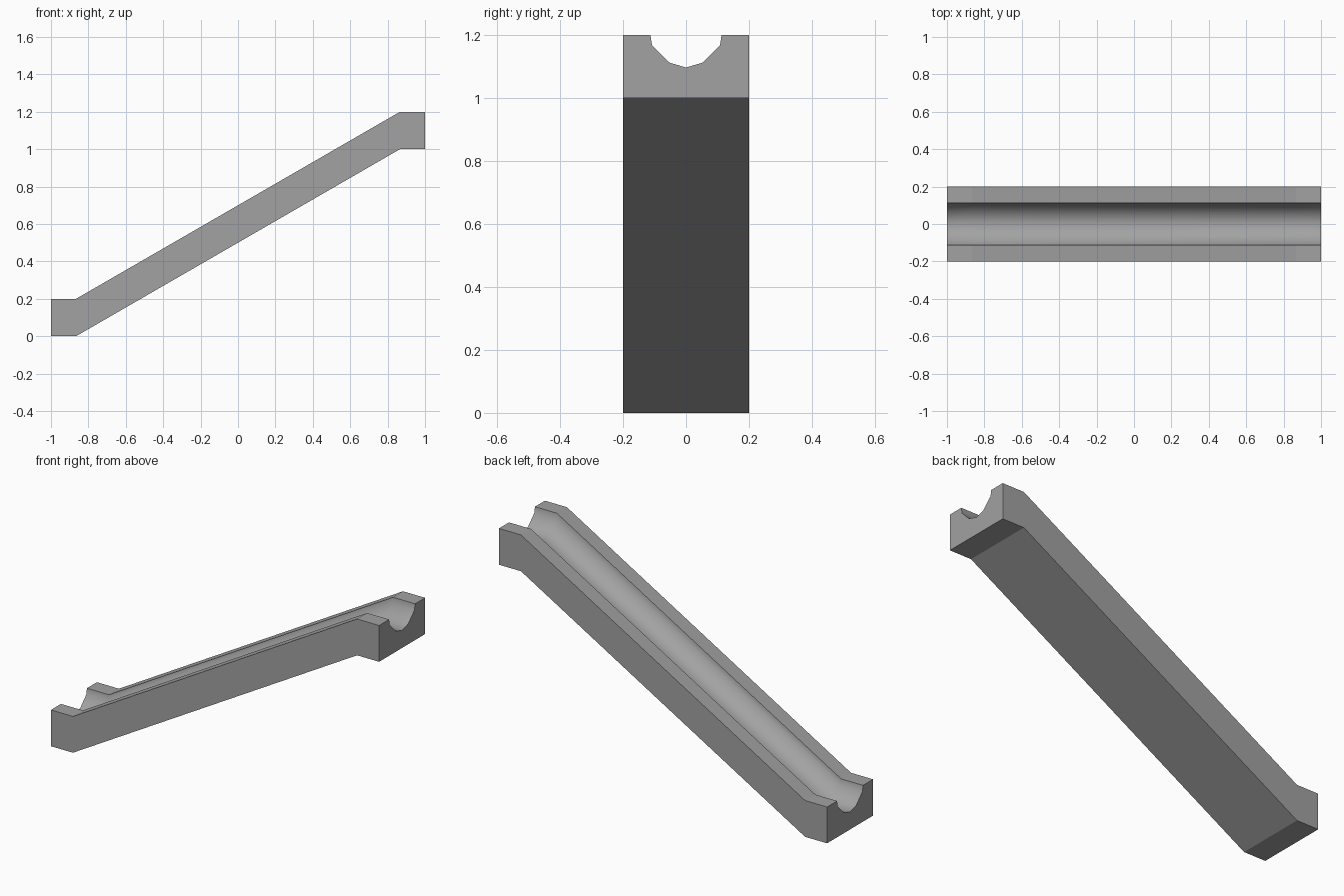
import bpy
import bmesh

# Remove the default cube
cube = bpy.data.objects.get("Cube")
if cube:
    bpy.data.objects.remove(cube, do_unlink=True)

# Single grey material
grey = bpy.data.materials.new("plain_grey")
grey.use_nodes = True
colour = (0.36, 0.36, 0.36, 1.0)
grey.diffuse_color = colour
grey.node_tree.nodes["Principled BSDF"].inputs["Base Color"].default_value = colour

# Half of the cross-section (y, height) from the groove bottom to the outer base
half = [(0.0, 0.097), (0.054, 0.113), (0.108, 0.168), (0.113, 0.2), (0.2, 0.2), (0.2, 0.0)]
section = [(-y, z) for y, z in reversed(half[1:])] + half
GROOVE = range(2, 8)  # section segments that form the rounded groove

# Path (x, base height): level landing, slope, level landing
path = [(-1.0, 0.0), (-0.866, 0.0), (0.866, 1.0), (1.0, 1.0)]

# Sweep the section along the path, keeping it upright
bm = bmesh.new()
rings = [[bm.verts.new((x, y, base + z)) for y, z in section] for x, base in path]
count = len(section)
for a, b in zip(rings, rings[1:]):
    for i in range(count):
        j = (i + 1) % count
        face = bm.faces.new((a[i], a[j], b[j], b[i]))
        face.smooth = i in GROOVE
# End caps
bm.faces.new(rings[0])
bm.faces.new(rings[-1])
bmesh.ops.recalc_face_normals(bm, faces=bm.faces[:])

# Keep the lips between groove and flat faces crisp
for edge in bm.edges:
    edge.smooth = all(f.smooth for f in edge.link_faces)

mesh = bpy.data.meshes.new("sloped_channel")
bm.to_mesh(mesh)
bm.free()
mesh.materials.append(grey)
channel = bpy.data.objects.new("sloped_channel", mesh)
bpy.context.collection.objects.link(channel)
